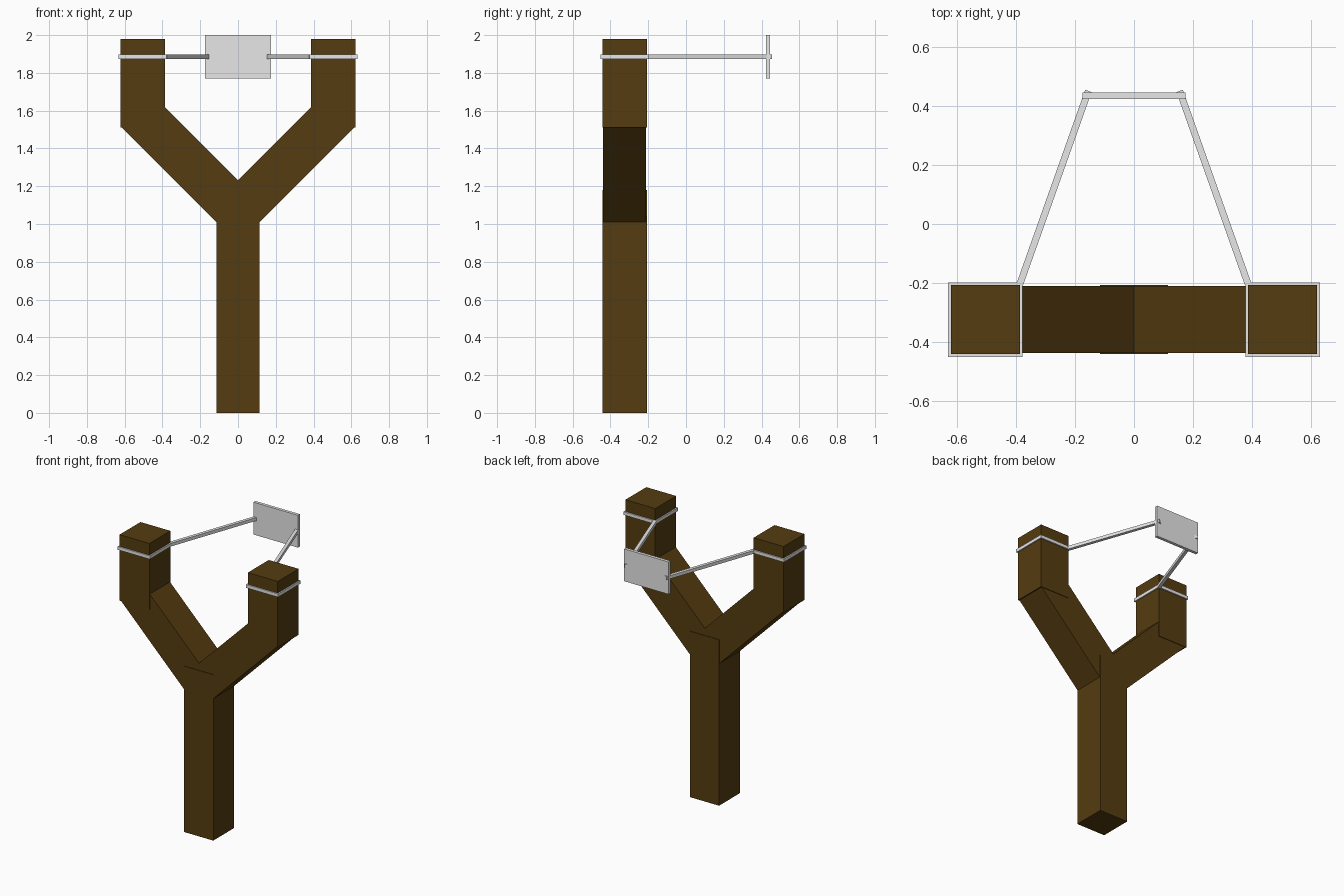
import bpy
from math import radians
from mathutils import Vector

cube = bpy.data.objects.get("Cube")
if cube:
    bpy.data.objects.remove(cube, do_unlink=True)


def material(name, rgb):
    mat = bpy.data.materials.new(name)
    mat.use_nodes = True
    color = (*rgb, 1)
    mat.diffuse_color = color
    mat.node_tree.nodes["Principled BSDF"].inputs["Base Color"].default_value = color
    return mat


wood = material("dark_wood", (0.09, 0.045, 0.005))
grey = material("light_grey", (0.8, 0.8, 0.8))


def box(name, center, size, mat, rotation=(0, 0, 0)):
    bpy.ops.mesh.primitive_cube_add(size=1, location=center, rotation=rotation)
    obj = bpy.context.object
    obj.name = name
    obj.scale = size
    bpy.ops.object.transform_apply(location=False, rotation=False, scale=True)
    obj.data.materials.append(mat)
    return obj


def bar(name, start, end, width, mat):
    """Square bar between two points."""
    a, b = Vector(start), Vector(end)
    turn = (b - a).to_track_quat("Y", "Z").to_euler()
    return box(name, (a + b) / 2, (width, (b - a).length, width), mat, turn)


WOOD_Y = -0.325     # depth centre of the wooden fork
BAND_Z = 1.885      # height of the elastic
THICK = 0.235

# Handle
box("handle", (0, WOOD_Y, 0.59), (0.23, THICK, 1.18), wood)

for side, s in (("left", 1), ("right", -1)):
    # Slanted arm and upright prong
    box(f"{side}_arm", (s * 0.283, WOOD_Y, 1.346), (0.71, THICK - 0.008, 0.237),
        wood, (0, radians(-45 * s), 0))
    box(f"{side}_prong", (s * 0.505, WOOD_Y, 1.745), (0.235, THICK, 0.47), wood)

    # Square loop tied round the prong
    loop = box(f"{side}_loop", (s * 0.505, WOOD_Y, BAND_Z), (0.253, 0.253, 0.023), grey)

    # Elastic strip running back to the pouch
    bar(f"{side}_elastic", (s * 0.388, -0.205, BAND_Z), (s * 0.155, 0.452, BAND_Z),
        0.023, grey)

# Pouch plate
box("pouch", (0, 0.435, 1.885), (0.35, 0.022, 0.23), grey)
